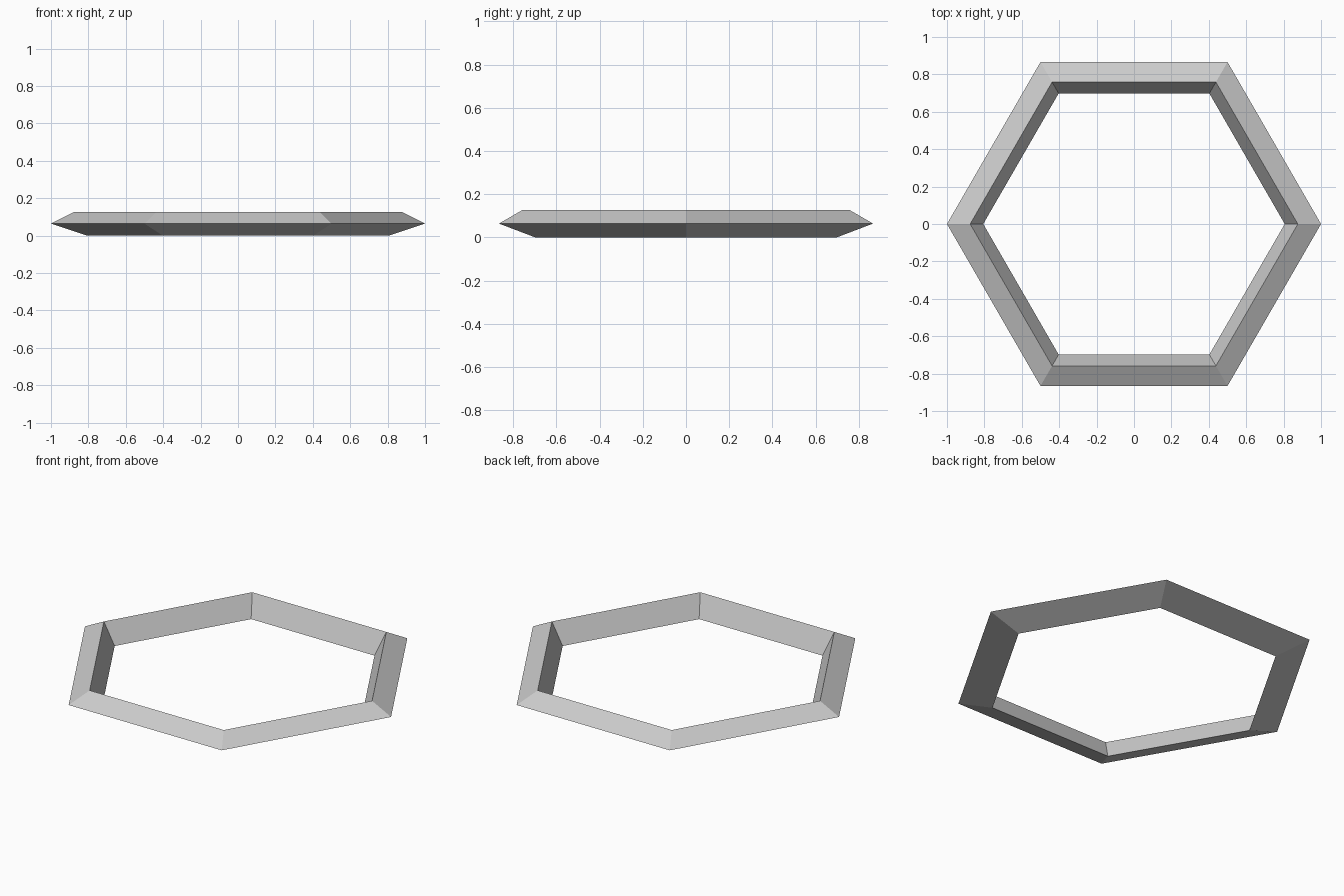
import bpy
import bmesh
from math import cos, sin, tau

cube = bpy.data.objects.get("Cube")
if cube:
    bpy.data.objects.remove(cube, do_unlink=True)

SIDES = 6
# Triangular cross-section: outer edge, top edge, lower inner edge (radius, z)
PROFILE = [(1.0, 0.064), (0.876, 0.126), (0.806, 0.0)]

# Plain grey material
grey = bpy.data.materials.new("light_grey")
grey.use_nodes = True
color = (0.6, 0.6, 0.6, 1.0)
grey.diffuse_color = color
grey.node_tree.nodes["Principled BSDF"].inputs["Base Color"].default_value = color

# Sweep the profile around the hexagon
bm = bmesh.new()
rings = []
for i in range(SIDES):
    a = tau * i / SIDES
    rings.append([bm.verts.new((r * cos(a), r * sin(a), z)) for r, z in PROFILE])
for i in range(SIDES):
    here, there = rings[i], rings[(i + 1) % SIDES]
    for j in range(len(PROFILE)):
        k = (j + 1) % len(PROFILE)
        bm.faces.new((here[j], there[j], there[k], here[k]))
bmesh.ops.recalc_face_normals(bm, faces=bm.faces)

mesh = bpy.data.meshes.new("hexagonal_ring")
bm.to_mesh(mesh)
bm.free()
mesh.materials.append(grey)
ring = bpy.data.objects.new("hexagonal_ring", mesh)
bpy.context.collection.objects.link(ring)
